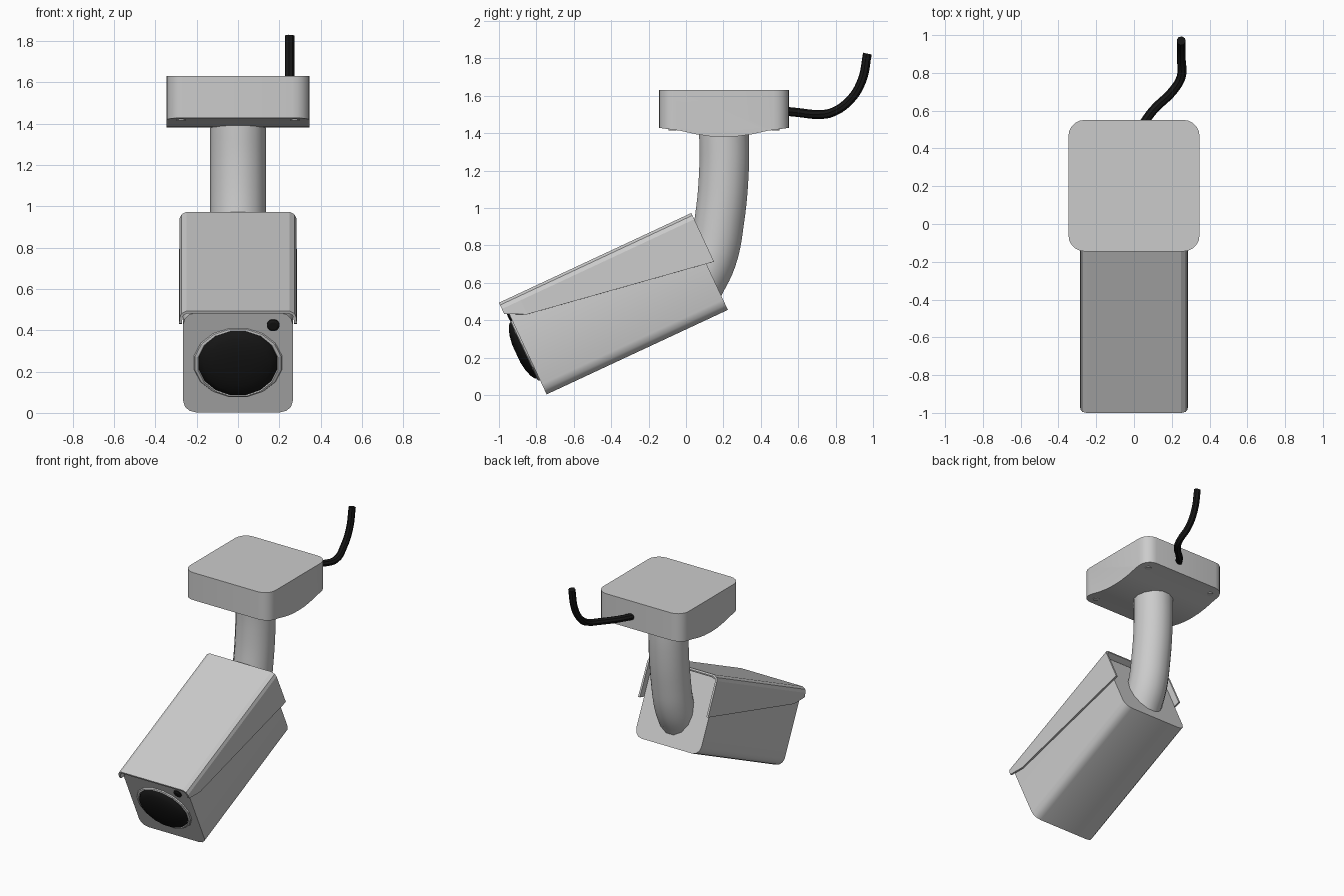
import bpy, bmesh
from math import sin, cos, pi, radians
from mathutils import Matrix

if "Cube" in bpy.data.objects:
    bpy.data.objects.remove(bpy.data.objects["Cube"])

# Tilted frame of the camera housing: local y runs front to back, local z up
TILT = Matrix.Translation((0, -0.745, 0.003)) @ Matrix.Rotation(radians(25), 4, 'X')

black = bpy.data.materials.new("black")
black.diffuse_color = (0.008, 0.008, 0.008, 1)
black.use_nodes = True
black.node_tree.nodes["Principled BSDF"].inputs["Base Color"].default_value = black.diffuse_color


def finish(name, bm, matrix=None, mat=None, smooth=None):
    bmesh.ops.recalc_face_normals(bm, faces=bm.faces)
    me = bpy.data.meshes.new(name)
    bm.to_mesh(me)
    bm.free()
    if matrix:
        me.transform(matrix)
    ob = bpy.data.objects.new(name, me)
    bpy.context.collection.objects.link(ob)
    if mat:
        me.materials.append(mat)
    if smooth:
        shade(ob, smooth)
    return ob


def shade(ob, angle):
    bpy.ops.object.select_all(action='DESELECT')
    ob.select_set(True)
    bpy.context.view_layer.objects.active = ob
    bpy.ops.object.shade_smooth_by_angle(angle=radians(angle))


def loft(name, rings, closed=True, caps=True, **kw):
    bm = bmesh.new()
    vs = [[bm.verts.new(p) for p in r] for r in rings]
    n = len(rings[0])
    for a, b in zip(vs, vs[1:]):
        for i in range(n if closed else n - 1):
            j = (i + 1) % n
            bm.faces.new((a[i], a[j], b[j], b[i]))
    if caps:
        bm.faces.new(vs[0])
        bm.faces.new(vs[-1])
    return finish(name, bm, **kw)


def ellipse(rx, rz, y, cx=0, cz=0.265, n=16):
    return [(cx + rx * cos(2 * pi * (i + .5) / n), y, cz + rz * sin(2 * pi * (i + .5) / n))
            for i in range(n)]


def tube(name, pts, r, res, mat=None):
    cu = bpy.data.curves.new(name, 'CURVE')
    cu.dimensions = '3D'
    cu.bevel_depth, cu.bevel_resolution = r, res
    cu.resolution_u, cu.use_fill_caps = 5, True
    sp = cu.splines.new('BEZIER')
    sp.bezier_points.add(len(pts) - 1)
    for bp, p in zip(sp.bezier_points, pts):
        bp.co = p
        bp.handle_left_type = bp.handle_right_type = 'AUTO'
    ob = bpy.data.objects.new(name, cu)
    bpy.context.collection.objects.link(ob)
    bpy.ops.object.select_all(action='DESELECT')
    ob.select_set(True)
    bpy.context.view_layer.objects.active = ob
    bpy.ops.object.convert(target='MESH')
    ob = bpy.context.object
    ob.name = name
    if mat:
        ob.data.materials.clear()
        ob.data.materials.append(mat)
    shade(ob, 40)


# Housing: square section with rounded long edges
def section(y, w=0.265, h=0.53, r=0.06, k=3):
    out = []
    for q, (sx, sz) in enumerate([(1, 1), (-1, 1), (-1, -1), (1, -1)]):
        for i in range(k + 1):
            a = (q + i / k) * pi / 2
            out.append((sx * (w - r) + r * cos(a), y, h / 2 + sz * (h / 2 - r) + r * sin(a)))
    return out


loft("housing", [section(0), section(1.069)], matrix=TILT, smooth=35)


# Sun hood: folded sheet whose sides get deeper towards the back
def hood_section(y, low):
    half = [(0.285, low), (0.283, 0.515), (0.274, 0.538), (0.25, 0.552)]
    return [(x, y, z) for x, z in half] + [(-x, y, z) for x, z in reversed(half)]


hood = loft("sun_hood", [hood_section(-0.024, 0.485), hood_section(0.087, 0.432),
                         hood_section(1.111, 0.265)],
            closed=False, caps=False, matrix=TILT)
cz = hood.data.polygons[3]
sol = hood.modifiers.new("thickness", 'SOLIDIFY')
sol.thickness = 0.014
# thicken towards the housing
sol.offset = -1 if cz.normal.z > 0 else 1

# Lens: grey rim, black dome, and a small sensor
loft("lens_rim", [ellipse(0.22, 0.188, 0.004), ellipse(0.213, 0.184, -0.008),
                  ellipse(0.197, 0.177, -0.012), ellipse(0.192, 0.172, -0.004)],
     caps=False, matrix=TILT)
dome = [ellipse(0.194 * cos(t), 0.174 * cos(t), -0.004 - 0.054 * sin(t))
        for t in [i * pi / 2 / 5 for i in range(5)]]
loft("lens_dome", dome, matrix=TILT, mat=black, smooth=40)
loft("light_sensor", [ellipse(0.031, 0.031, 0.01, 0.17, 0.466),
                      ellipse(0.031, 0.031, -0.006, 0.17, 0.466),
                      ellipse(0.02, 0.02, -0.012, 0.17, 0.466)],
     matrix=TILT, mat=black)

# Mount base: side profile with a bulging underside, vertical corners rounded
CY = 0.203
half = [(0.348, 1.63), (0.348, 1.428), (0.235, 1.413), (0.15, 1.394), (0.075, 1.383)]
prof = half + [(0, 1.38)] + [(-y, z) for y, z in reversed(half)]
bm = bmesh.new()
f = bm.faces.new([bm.verts.new((-0.347, CY + y, z)) for y, z in prof])
ext = bmesh.ops.extrude_face_region(bm, geom=[f])['geom']
bmesh.ops.translate(bm, vec=(0.694, 0, 0),
                    verts=[v for v in ext if isinstance(v, bmesh.types.BMVert)])
corners = [e for e in bm.edges
           if abs(e.verts[0].co.z - e.verts[1].co.z) > 0.15]
bmesh.ops.bevel(bm, geom=corners, offset=0.085, segments=5, profile=0.5, affect='EDGES')
finish("mount_base", bm, smooth=30)

# Screws in the four corners of the underside
for sx in (-1, 1):
    for sy in (-1, 1):
        bm = bmesh.new()
        bmesh.ops.create_cone(bm, cap_ends=True, segments=12, radius1=0.022, radius2=0.022,
                              depth=0.02)
        finish("base_screw", bm,
               matrix=Matrix.Translation((sx * 0.275, CY + sy * 0.275, 1.425)))

# Arm bending from the base into the back of the housing
tube("arm", [(0, 0.203, 1.42), (0, 0.203, 1.2), (0, 0.178, 0.93),
             (0, 0.138, 0.73), (0, 0.065, 0.58)], 0.136, 5)

# Cable leaving the back of the base
tube("cable", [(0.03, 0.5, 1.52), (0.10, 0.6, 1.51), (0.21, 0.71, 1.50), (0.25, 0.78, 1.51),
               (0.25, 0.875, 1.575), (0.25, 0.94, 1.68), (0.25, 0.97, 1.825)],
     0.024, 2, black)
